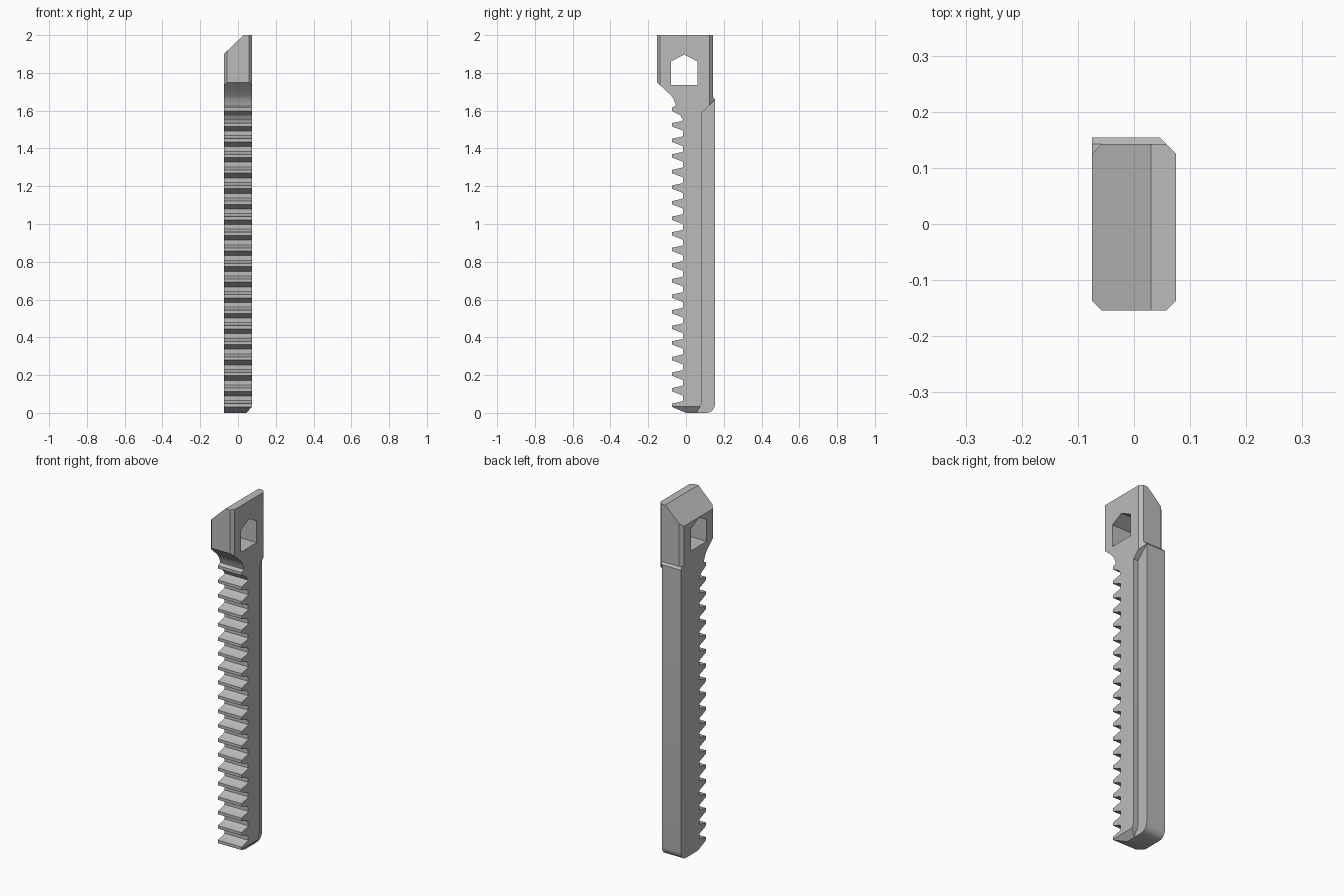
import bpy, bmesh, math

if "Cube" in bpy.data.objects:
    bpy.data.objects.remove(bpy.data.objects["Cube"], do_unlink=True)

grey = bpy.data.materials.new("plain grey")
grey.use_nodes = True
grey.diffuse_color = (0.5, 0.5, 0.5, 1)
grey.node_tree.nodes["Principled BSDF"].inputs["Base Color"].default_value = (0.5, 0.5, 0.5, 1)

HALF = 0.075     # half thickness
BACK = 0.154


def prism(name, points, axis, lo, hi):
    """Extrude a 2D outline along an axis from lo to hi."""
    place = {"x": lambda a, b, t: (t, a, b),
             "y": lambda a, b, t: (a, t, b),
             "z": lambda a, b, t: (a, b, t)}[axis]
    bm = bmesh.new()
    n = len(points)
    low = [bm.verts.new(place(a, b, lo)) for a, b in points]
    high = [bm.verts.new(place(a, b, hi)) for a, b in points]
    bm.faces.new(low)
    bm.faces.new(high)
    for i in range(n):
        j = (i + 1) % n
        bm.faces.new((low[i], low[j], high[j], high[i]))
    bmesh.ops.recalc_face_normals(bm, faces=bm.faces)
    mesh = bpy.data.meshes.new(name)
    bm.to_mesh(mesh)
    bm.free()
    obj = bpy.data.objects.new(name, mesh)
    bpy.context.collection.objects.link(obj)
    mesh.materials.append(grey)
    return obj


# Side outline: rounded bottom back corner, back edge, ledge and head
outline = [(0, 0)]
for i in range(6):
    a = math.radians(-90 + 18 * i)
    outline.append((0.109 + 0.045 * math.cos(a), 0.05 + 0.05 * math.sin(a)))
outline += [(BACK, 1.66), (0.143, 1.672), (0.143, 2.0), (-BACK, 2.0), (-BACK, 1.75)]
# Curved neck down to the top tooth
outline += [(-0.08, 1.682), (-0.068, 1.665), (-0.059, 1.645), (-0.054, 1.626)]

# Rack teeth, from the top down
TEETH, PITCH, TIP, ROOT = 20, 0.0825, -0.075, -0.015
for k in reversed(range(TEETH)):
    z = 0.041 + k * PITCH
    root = ROOT - 0.015 if k >= TEETH - 1 else ROOT
    if k < TEETH - 1:
        outline += [(ROOT, z + 0.024), (ROOT - 0.008, z + 0.019)]
    outline += [(TIP, z + 0.008), (TIP, z - 0.009)]
    if k:
        outline += [(root - 0.008, z - 0.029), (root, z - 0.034)]

bar = prism("toothed_bar", outline, "x", -HALF, HALF)

cutters = []


def cut(name, points, axis, lo, hi):
    cutters.append(prism(name, points, axis, lo, hi))


# Pointed hole through the head
cut("hole_cutter", [(-0.08, 1.735), (0.062, 1.735), (0.062, 1.86), (-0.009, 1.897), (-0.08, 1.86)],
    "x", -0.3, 0.3)
# Slanted top
cut("top_slope_cutter", [(-0.18, 1.8), (0.03, 2.0), (0.03, 2.2), (-0.18, 2.2)], "y", -0.4, 0.4)
# Bevelled bottom edge
cut("bottom_bevel_cutter", [(0.045, 0), (0.105, 0.07), (0.2, 0.07), (0.2, -0.1), (0.045, -0.1)],
    "y", -0.4, 0.4)
# Long step along the rear edge, ending in a ramp
cut("step_cutter", [(0.055, -0.1), (0.055, 0), (0.071, 0.028), (0.081, 0.045), (0.085, 0.065),
                    (0.085, 1.59), (0.185, 1.69), (0.3, 1.69), (0.3, -0.1)], "x", 0.045, 0.3)
# Bevelled upright corners of the head
for side, word in ((1, "left"), (-1, "right")):
    cut(word + "_front_corner_cutter",
        [(side * 0.018, -0.194), (side * 0.115, -0.097), (side * 0.3, -0.3)], "z", 1.7, 2.1)
    cut(word + "_rear_corner_cutter",
        [(side * 0.02, 0.18), (side * 0.12, 0.08), (side * 0.3, 0.3)],
        "z", 1.55 if side > 0 else 1.672, 2.1)

bpy.context.view_layer.objects.active = bar
bar.select_set(True)
for c in cutters:
    mod = bar.modifiers.new(c.name, "BOOLEAN")
    mod.operation = "DIFFERENCE"
    mod.solver = "EXACT"
    mod.object = c
    bpy.ops.object.modifier_apply(modifier=mod.name)
for c in cutters:
    bpy.data.objects.remove(c, do_unlink=True)
bpy.ops.object.shade_smooth_by_angle(angle=math.radians(25))
